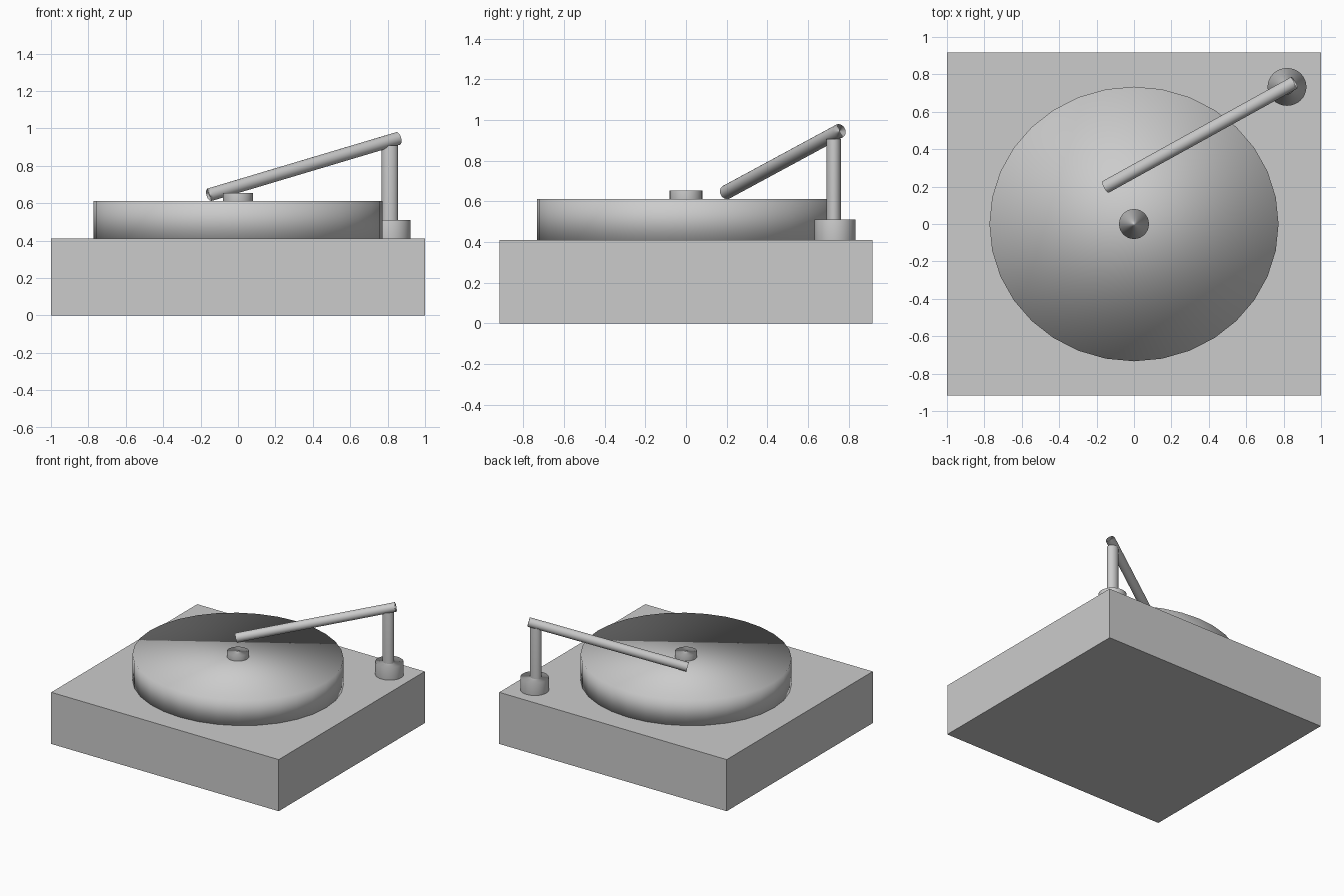
import bpy
from mathutils import Vector

if "Cube" in bpy.data.objects:
    bpy.data.objects.remove(bpy.data.objects["Cube"])


def cylinder(name, start, end, rx, ry=None, sides=32):
    """Smooth capped cylinder between two points, optionally oval."""
    a, b = Vector(start), Vector(end)
    axis = b - a
    bpy.ops.mesh.primitive_cylinder_add(vertices=sides, radius=1, depth=axis.length,
                                        location=(a + b) / 2)
    ob = bpy.context.object
    ob.name = name
    ob.scale = (rx, ry or rx, 1)
    if abs(axis.x) + abs(axis.y) > 1e-6:
        ob.rotation_euler = axis.to_track_quat('Z', 'Y').to_euler()
    bpy.ops.object.shade_smooth()
    return ob


# Plinth box
bpy.ops.mesh.primitive_cube_add(size=1, location=(0, 0, 0.205))
plinth = bpy.context.object
plinth.name = "plinth"
plinth.scale = (2, 1.834, 0.41)

# Platter and centre spindle
cylinder("platter", (0, 0, 0.41), (0, 0, 0.612), 0.773, 0.734)
cylinder("spindle", (0, 0, 0.612), (0, 0, 0.653), 0.08)

# Tonearm: round foot, upright post, sloping arm
cylinder("tonearm_foot", (0.818, 0.733, 0.41), (0.818, 0.733, 0.51), 0.104, 0.101)
cylinder("tonearm_post", (0.812, 0.727, 0.51), (0.812, 0.727, 0.908), 0.044, 0.036)
cylinder("tonearm", (-0.152, 0.198, 0.645), (0.856, 0.755, 0.946), 0.035)
